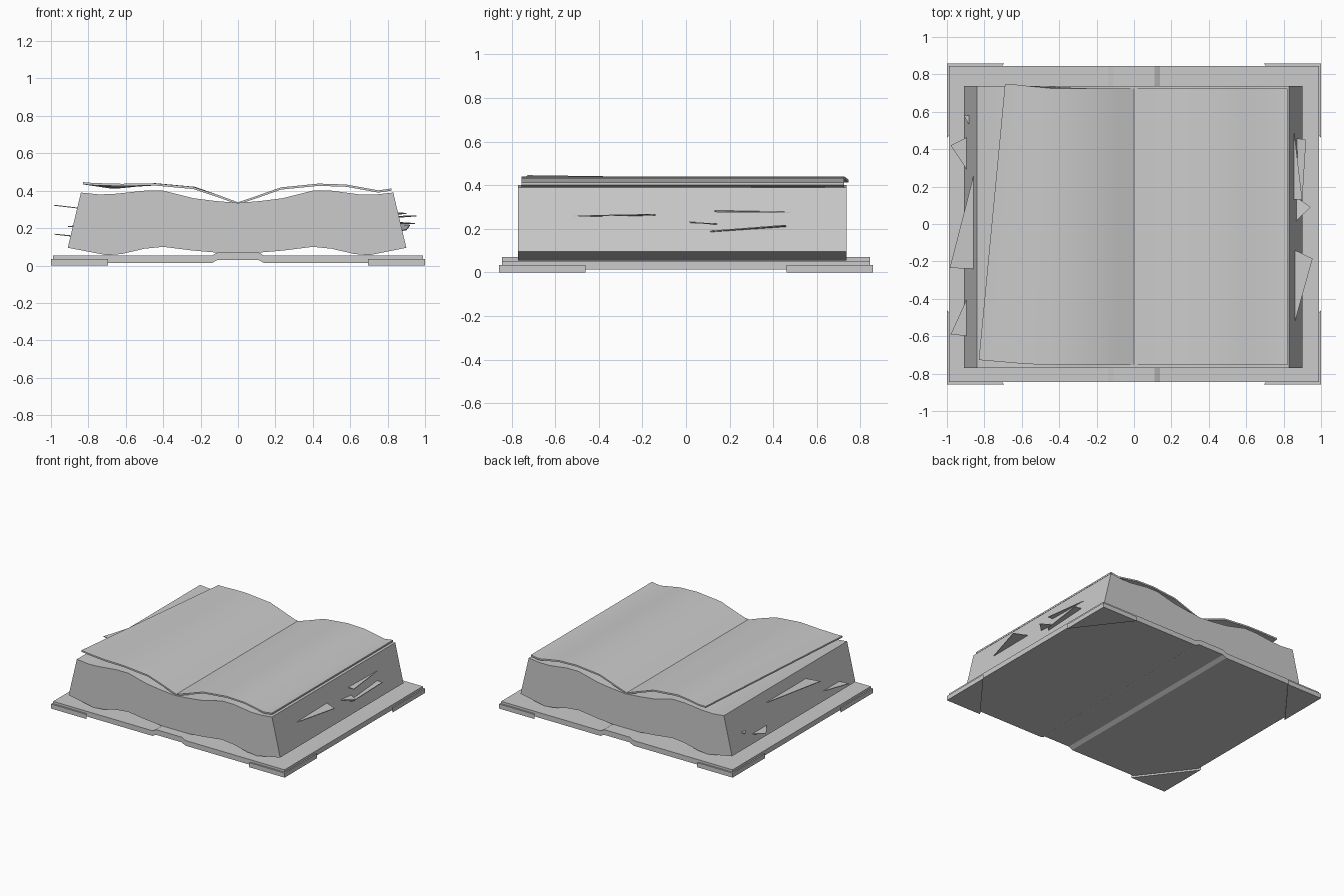
import bpy, bmesh


def loft(name, ring_a, ring_b, smooth=False):
    """Closed solid between two matching rings of points."""
    bm = bmesh.new()
    a = [bm.verts.new(p) for p in ring_a]
    b = [bm.verts.new(p) for p in ring_b]
    n = len(a)
    for i in range(n):
        j = (i + 1) % n
        bm.faces.new((a[i], a[j], b[j], b[i]))
    bm.faces.new(a)
    bm.faces.new(b)
    bmesh.ops.recalc_face_normals(bm, faces=bm.faces)
    me = bpy.data.meshes.new(name)
    bm.to_mesh(me)
    bm.free()
    ob = bpy.data.objects.new(name, me)
    bpy.context.collection.objects.link(ob)
    if smooth:
        bpy.ops.object.select_all(action='DESELECT')
        ob.select_set(True)
        bpy.context.view_layer.objects.active = ob
        bpy.ops.object.shade_smooth_by_angle()
    return ob


def along_y(name, profile, y0, y1, smooth=False):
    return loft(name, [(x, y0, z) for x, z in profile],
                [(x, y1, z) for x, z in profile], smooth)


def plate(name, outline, thick):
    return loft(name, outline, [(x, y, z + thick) for x, y, z in outline])


def sheet(name, front, back, thick=0.012):
    def ring(top):
        return top + [(x, y, z - thick) for x, y, z in reversed(top)]
    return loft(name, ring(front), ring(back), True)


# Cover with raised spine
half = [(0.11, 0.07), (0.14, 0.053), (0.99, 0.053), (0.99, 0.013), (0.14, 0.013), (0.11, 0.03)]
along_y("cover", half + [(-x, z) for x, z in reversed(half)], -0.845, 0.845)

# Triangular cover corners
for sx in (-1, 1):
    for sy in (-1, 1):
        plate("cover_corner", [(sx, sy * 0.858, 0), (sx * 0.695, sy * 0.858, 0),
                               (sx, sy * 0.46, 0)], 0.035)

# Page block with wavy top and bottom
top = [(-0.84, 0.39), (-0.74, 0.38), (-0.65, 0.384), (-0.5, 0.4), (-0.4, 0.4), (-0.24, 0.36),
       (-0.12, 0.345), (0, 0.335), (0.12, 0.345), (0.24, 0.36), (0.4, 0.4), (0.5, 0.4),
       (0.65, 0.38), (0.74, 0.38), (0.83, 0.39)]
bottom = [(0.9, 0.095), (0.7, 0.055), (0.62, 0.062), (0.5, 0.09), (0.4, 0.1), (0.24, 0.08),
          (0.1, 0.068)]
along_y("page_block", top + bottom + [(-x - (0.01 if x > 0.8 else 0), z)
                                      for x, z in reversed(bottom)], -0.77, 0.737, True)

# Open top pages: right one straight, left one skewed at the outer edge
right = [(0, 0.338), (0.1, 0.372), (0.23, 0.418), (0.43, 0.438), (0.58, 0.433), (0.75, 0.402), (0.82, 0.412)]
sheet("right_page", [(x, -0.755, z) for x, z in right], [(x, 0.725, z) for x, z in right])
sheet("left_page",
      [(0, -0.755, 0.338), (-0.1, -0.755, 0.375), (-0.24, -0.755, 0.421), (-0.45, -0.755, 0.44),
       (-0.62, -0.745, 0.437), (-0.77, -0.732, 0.441), (-0.83, -0.727, 0.446)],
      [(0, 0.725, 0.338), (-0.1, 0.725, 0.375), (-0.23, 0.725, 0.421), (-0.44, 0.725, 0.44),
       (-0.54, 0.735, 0.434), (-0.63, 0.745, 0.425), (-0.69, 0.745, 0.425)])

# Torn scraps poking out of the page edges
scraps = [
    [(0.84, -0.13, 0.26), (0.955, -0.185, 0.263), (0.85, -0.56, 0.255)],
    [(0.85, 0.54, 0.272), (0.90, 0.13, 0.276), (0.85, 0.13, 0.28)],
    [(0.92, 0.45, 0.213), (0.86, 0.46, 0.208), (0.90, 0.13, 0.188), (0.865, 0.1, 0.183)],
    [(0.86, 0.15, 0.218), (0.945, 0.09, 0.222), (0.86, 0.01, 0.228)],
    [(-0.85, 0.29, 0.304), (-0.985, -0.235, 0.32), (-0.85, -0.24, 0.304)],
    [(-0.98, 0.42, 0.165), (-0.89, 0.465, 0.155), (-0.88, 0.27, 0.155)],
    [(-0.98, -0.59, 0.165), (-0.88, -0.37, 0.155), (-0.88, -0.6, 0.155)],
    [(-0.91, 0.58, 0.205), (-0.87, 0.58, 0.21), (-0.87, 0.51, 0.205)],
]
scraps[2] = [scraps[2][i] for i in (0, 1, 3, 2)]
for s in scraps:
    plate("torn_scrap", s, 0.005)
